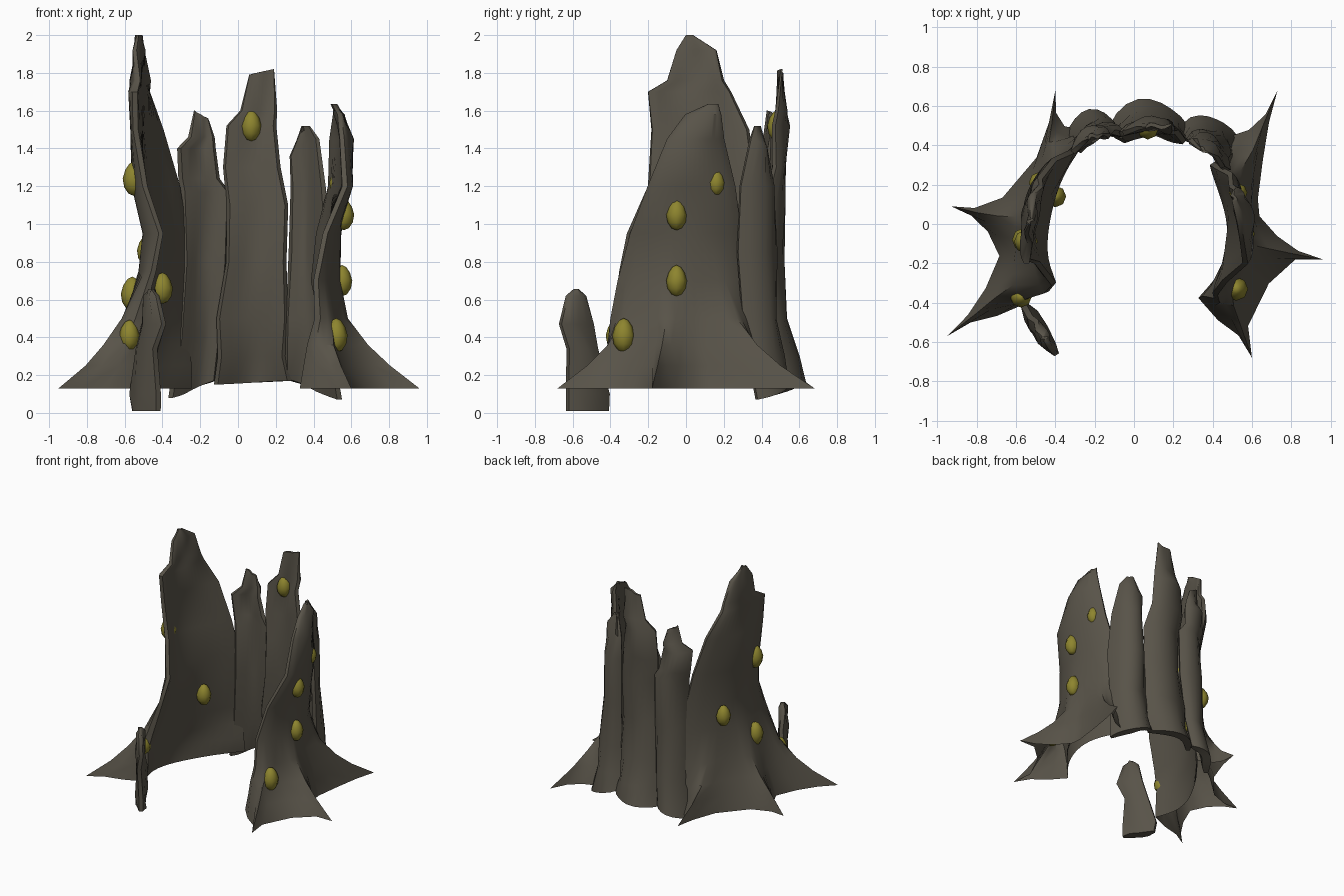
import bpy, bmesh, math
from mathutils import Vector


def material(name, rgb):
    m = bpy.data.materials.new(name)
    m.diffuse_color = (*rgb, 1)
    return m


BARK = material("dark bark", (0.098, 0.087, 0.066))
FUNGUS = material("yellow fungus", (0.27, 0.235, 0.028))


def finish(bm, name, mat, angle):
    bmesh.ops.recalc_face_normals(bm, faces=bm.faces)
    me = bpy.data.meshes.new(name)
    bm.to_mesh(me)
    bm.free()
    ob = bpy.data.objects.new(name, me)
    bpy.context.collection.objects.link(ob)
    me.materials.append(mat)
    bpy.ops.object.select_all(action='DESELECT')
    ob.select_set(True)
    bpy.context.view_layer.objects.active = ob
    bpy.ops.object.shade_smooth_by_angle(angle=math.radians(angle))
    return ob


# Curved slab: each row is (z, first end, middle, last end) seen from above;
# z may be a pair to slant the row. Roots are (position along slab, tip).
def slab(name, rows, thick, cols=8, roots=(), closed_bottom=True):
    bm = bmesh.new()
    loops = []
    for i, (z, f, m, b) in enumerate(rows):
        f, m, b = Vector(f), Vector(m), Vector(b)
        z0, z1 = z if isinstance(z, tuple) else (z, z)
        taper = (0.3, 0.75, 0.9)[i] if i < 3 else 1
        outer, inner = [], []
        for c in range(cols + 1):
            t = c / cols
            p = f * (2*t*t - 3*t + 1) + m * (4*t*(1 - t)) + b * (2*t*t - t)
            tan = f * (4*t - 3) + m * (4 - 8*t) + b * (4*t - 1)
            n = Vector((tan.y, -tan.x)).normalized()
            if n.dot(p) < 0:
                n = -n
            w = thick / 2 * taper * (0.4 + 0.6 * math.sqrt(max(0, math.sin(math.pi * t))))
            sway = n * 0.01 * math.sin(7 * t + 2.3 * i)
            h = z0 + (z1 - z0) * t
            po, pi = p + n * w + sway, p - n * w + sway
            for s0, tip in roots:
                k = max(0, 1 - abs(t - s0) / 0.2) ** 1.15
                k *= max(0, (0.75 - h) / 0.62) ** 2.5
                po += (Vector(tip) - po) * k
            outer.append((po.x, po.y, h))
            inner.append((pi.x, pi.y, h))
        loops.append([bm.verts.new(v) for v in outer + inner[::-1]])
    for a, b in zip(loops, loops[1:]):
        for j in range(len(a)):
            k = (j + 1) % len(a)
            bm.faces.new((a[j], a[k], b[k], b[j]))
    for lp in [loops[0]] + ([loops[-1]] if closed_bottom else []):
        for j in range(cols):
            bm.faces.new((lp[j], lp[j + 1], lp[-2 - j], lp[-1 - j]))
    return finish(bm, name, BARK, 45)


# Tall left wall with three roots
slab("left_wall", [
    (2.0, (-.53, .0), (-.525, .02), (-.52, .03)),
    (1.92, (-.54, -.05), (-.52, .06), (-.505, .16)),
    (1.76, (-.54, -.1), (-.53, .06), (-.48, .2)),
    (1.7, (-.54, -.2), (-.53, .02), (-.47, .23)),
    (1.5, (-.54, -.18), (-.53, .06), (-.41, .33)),
    (1.2, (-.5, -.2), (-.5, .06), (-.32, .37)),
    (.95, (-.4, -.3), (-.47, .03), (-.27, .4)),
    (.75, (-.45, -.35), (-.48, .02), (-.28, .42)),
    (.5, (-.52, -.37), (-.53, .02), (-.28, .43)),
    (.36, (-.54, -.38), (-.56, .01), (-.27, .44)),
    (.25, (-.55, -.39), (-.58, 0), (-.26, .44)),
    (.13, (-.56, -.41), (-.59, 0), (-.25, .45)),
], .07, 16, [(.125, (-.95, -.57)), (.5, (-.93, .09)), (.8125, (-.4, .68))], False)

# Shorter right wall with three roots
slab("right_wall", [
    (1.635, (.5, .12), (.51, .14), (.5, .165)),
    (1.58, (.53, .0), (.54, .1), (.51, .18)),
    (1.45, (.56, -.1), (.57, .05), (.5, .2)),
    (1.2, (.56, -.2), (.56, .03), (.48, .25)),
    (.95, (.46, -.29), (.51, 0), (.43, .29)),
    (.7, (.42, -.36), (.5, 0), (.4, .31)),
    (.5, (.41, -.38), (.52, 0), (.43, .33)),
    (.36, (.38, -.38), (.55, 0), (.45, .36)),
    (.25, (.36, -.38), (.57, 0), (.45, .39)),
    (.13, (.33, -.38), (.59, 0), (.45, .42)),
], .07, 16, [(.125, (.6, -.68)), (.375, (.96, -.18)), (.8125, (.73, .68))], False)

# Broken bark strips round the back
slab("back_centre_strip", [
    ((1.79, 1.82), (.06, .49), (.12, .5), (.19, .5)),
    (1.6, (.02, .48), (.12, .51), (.2, .48)),
    (1.52, (-.06, .47), (.09, .51), (.2, .47)),
    (1.3, (-.07, .45), (.09, .5), (.21, .46)),
    (1.1, (-.05, .43), (.1, .49), (.26, .42)),
    (.8, (-.06, .43), (.1, .48), (.25, .42)),
    (.5, (-.1, .44), (.08, .51), (.25, .43)),
    (.3, (-.1, .46), (.08, .56), (.25, .45)),
    ((.15, .17), (-.12, .49), (.08, .6), (.27, .48)),
], .07)
slab("back_left_strip", [
    ((1.6, 1.56), (-.23, .43), (-.2, .45), (-.16, .45)),
    (1.46, (-.25, .41), (-.19, .46), (-.13, .45)),
    (1.4, (-.32, .37), (-.22, .46), (-.12, .45)),
    (1.24, (-.3, .38), (-.2, .47), (-.11, .46)),
    (1.17, (-.29, .38), (-.18, .47), (-.05, .46)),
    (.8, (-.29, .37), (-.19, .48), (-.06, .46)),
    (.4, (-.3, .38), (-.2, .5), (-.1, .48)),
    ((.08, .17), (-.36, .41), (-.25, .53), (-.12, .53)),
], .07)
slab("back_right_strip", [
    (1.52, (.34, .37), (.355, .38), (.37, .36)),
    ((1.36, 1.45), (.28, .41), (.36, .41), (.42, .34)),
    (1.2, (.28, .42), (.38, .42), (.46, .29)),
    (.85, (.28, .42), (.39, .43), (.47, .27)),
    (.5, (.26, .43), (.4, .44), (.48, .3)),
    (.3, (.25, .45), (.4, .47), (.5, .33)),
    ((.18, .07), (.26, .49), (.41, .51), (.53, .37)),
], .07)


# Loose splinter standing at the front left
def on_line(y):
    return (-.555 + (-.42 - y) * .62, y)


slab("front_splinter", [
    (z, on_line(a), on_line((a + b) / 2), on_line(b)) for z, a, b in (
        (.655, -.57, -.59), (.62, -.53, -.63), (.47, -.5, -.67),
        (.34, -.47, -.62), (.1, -.41, -.63), (.01, -.42, -.63))
], .075, 4)

# Pointed yellow fungus buds: position and scale
BUDS = [(.07, .485, 1.52, 1), (.56, -.05, 1.05, 1), (.55, -.05, .7, 1),
        (.52, -.33, .41, 1.1), (.53, .16, 1.22, .85), (-.55, -.09, 1.24, 1.1),
        (-.4, .14, .66, 1), (-.575, -.37, .41, 1), (-.48, .21, .86, 1),
        (-.56, -.08, .63, 1.1)]
for x, y, z, s in BUDS:
    bm = bmesh.new()
    bmesh.ops.create_uvsphere(bm, u_segments=8, v_segments=6, radius=1)
    for v in bm.verts:
        taper = 1 - .2 * max(0, v.co.z)
        v.co = Vector((x + v.co.x * .055 * s * taper, y + v.co.y * .055 * s * taper,
                       z + v.co.z * .083 * s))
    finish(bm, "fungus_bud", FUNGUS, 50)
